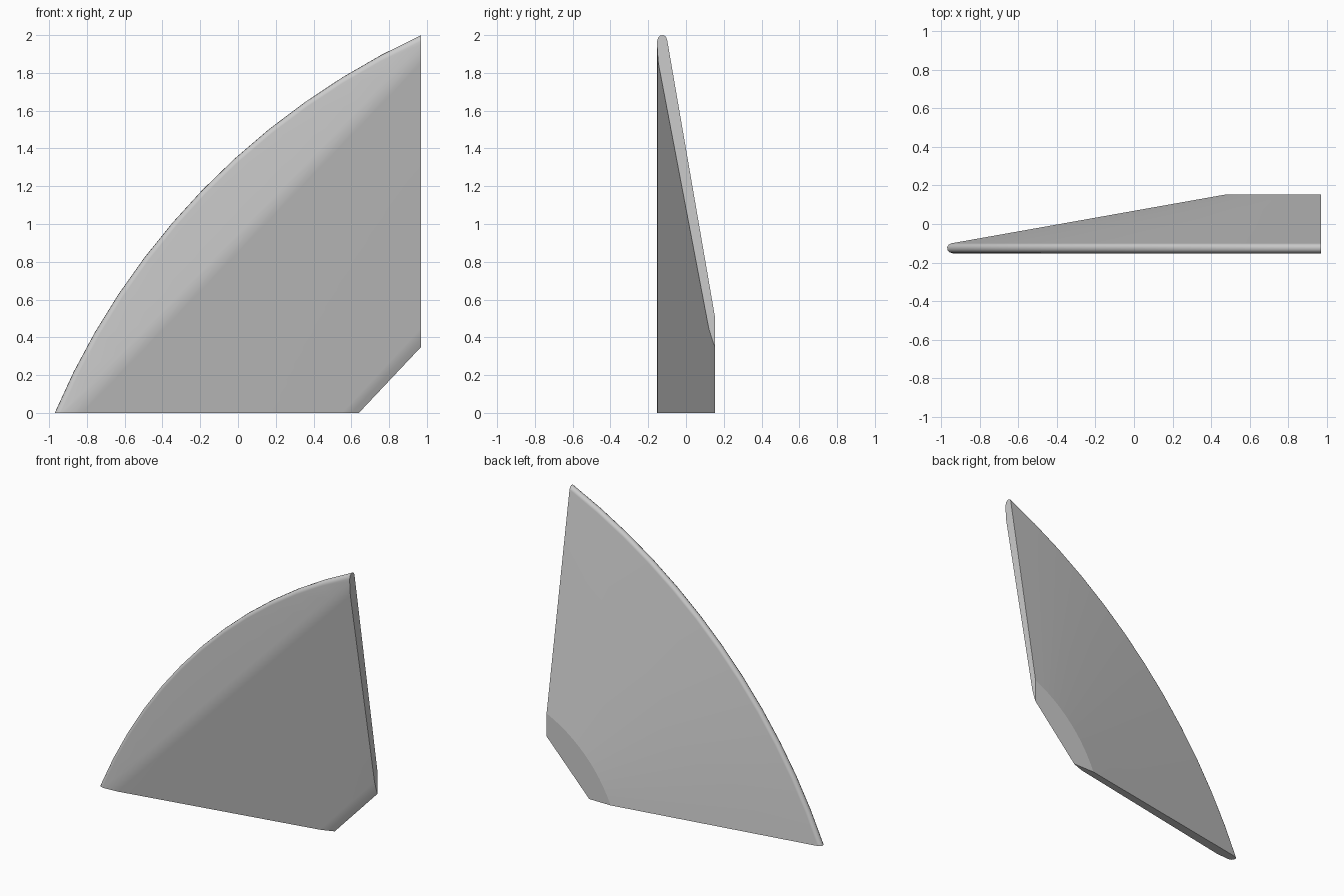
import bpy, bmesh
from math import sin, cos, asin, atan2, hypot
from mathutils import Vector

if "Cube" in bpy.data.objects:
    bpy.data.objects.remove(bpy.data.objects["Cube"], do_unlink=True)

CORNER_X, WIDTH, HEIGHT = 0.97, 1.94, 2.0   # curves scale about the lower corner
RADIUS, STEPS = 3.85, 12
HALF_Y = 0.153


def arc(scale, y):
    """Curved row from the bottom edge to the side edge."""
    a, b = Vector((-WIDTH, 0)), Vector((0, HEIGHT))
    chord = b - a
    half = asin(chord.length / 2 / RADIUS)
    along = chord.normalized()
    out = Vector((-along.y, along.x))
    centre = (a + b) / 2 - out * RADIUS * cos(half)
    row = []
    for i in range(STEPS + 1):
        t = half * (2 * i / STEPS - 1)
        p = (centre + RADIUS * (along * sin(t) + out * cos(t))) * scale
        row.append((CORNER_X + p.x, y, max(p.y, 0)))
    return row


def straight(x_reach, z_reach, y):
    """Straight row from the bottom edge to the side edge."""
    return [(CORNER_X - x_reach * (1 - i / STEPS), y, z_reach * i / STEPS)
            for i in range(STEPS + 1)]


def chord(scale, y):
    return straight(WIDTH * scale, HEIGHT * scale, y)


# Cross-section rows: back, rounded rim, flat front, sloped front, inner edge
rows = [
    straight(0.33, 0.35, HALF_Y),
    arc(0.255, HALF_Y),
    arc(0.988, -0.1),
    arc(0.996, -0.107),
    arc(1.0, -0.12),
    arc(0.999, -0.135),
    arc(0.994, -0.147),
    arc(0.984, -HALF_Y),
    chord(0.975, -HALF_Y),
    chord(0.955, -0.151),
    chord(0.925, -0.146),
    straight(0.42, 0.45, 0.12),
    straight(0.37, 0.39, 0.138),
    straight(0.34, 0.36, 0.149),
]
CREASED_ROWS = (0, 1)

# Loft the rows into a closed panel
bm = bmesh.new()
grid = [[bm.verts.new(p) for p in row] for row in rows]
count = len(grid)
for r in range(count):
    a, b = grid[r], grid[(r + 1) % count]
    for i in range(STEPS):
        bm.faces.new((a[i], a[i + 1], b[i + 1], b[i]))
caps = [bm.faces.new([row[end] for row in grid]) for end in (0, STEPS)]
bmesh.ops.recalc_face_normals(bm, faces=bm.faces)
for face in bm.faces:
    face.smooth = True
for cap in caps:
    for edge in cap.edges:
        edge.smooth = False
for r in CREASED_ROWS:
    for i in range(STEPS):
        bm.edges.get((grid[r][i], grid[r][i + 1])).smooth = False

mesh = bpy.data.meshes.new("curved_panel")
bm.to_mesh(mesh)
bm.free()
panel = bpy.data.objects.new("curved_panel", mesh)
bpy.context.collection.objects.link(panel)

# Keep the broad faces flat between the soft folds
weighted = panel.modifiers.new("flat_faces", "WEIGHTED_NORMAL")
weighted.keep_sharp = True

# Single grey finish
grey = bpy.data.materials.new("light_grey")
grey.use_nodes = True
colour = (0.6, 0.6, 0.6, 1)
grey.diffuse_color = colour
grey.node_tree.nodes["Principled BSDF"].inputs["Base Color"].default_value = colour
mesh.materials.append(grey)
